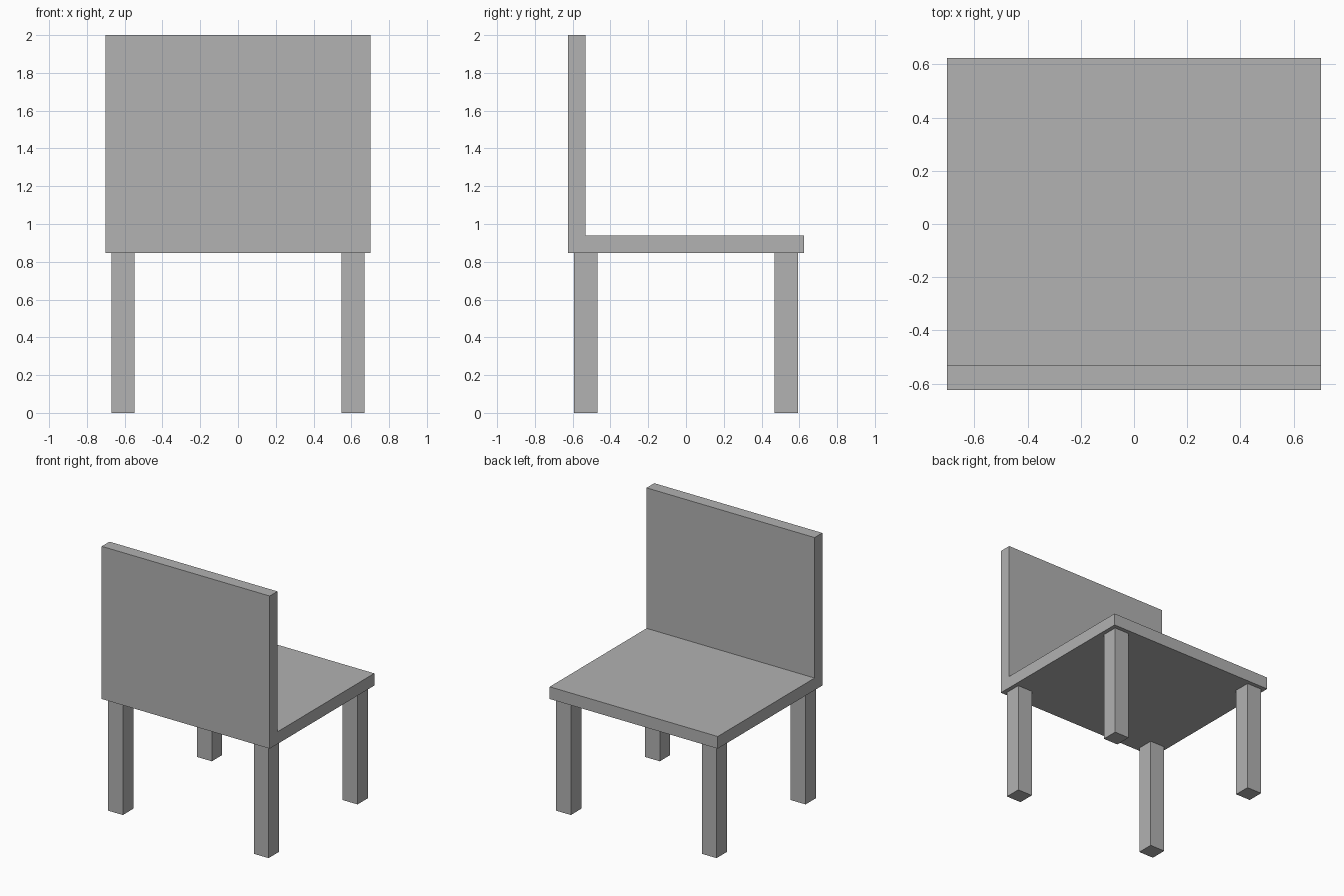
import bpy
import bmesh
from mathutils import Vector

cube = bpy.data.objects.get("Cube")
if cube:
    bpy.data.objects.remove(cube, do_unlink=True)

grey = bpy.data.materials.new("plain grey")
grey.use_nodes = True
colour = (0.445, 0.445, 0.445, 1)
grey.diffuse_color = colour
grey.node_tree.nodes["Principled BSDF"].inputs["Base Color"].default_value = colour


def extruded(name, outline, offset):
    """Extrude a flat outline along an offset into a closed solid."""
    bm = bmesh.new()
    face = bm.faces.new([bm.verts.new(p) for p in outline])
    result = bmesh.ops.extrude_face_region(bm, geom=[face], use_keep_orig=True)
    moved = [v for v in result["geom"] if isinstance(v, bmesh.types.BMVert)]
    bmesh.ops.translate(bm, verts=moved, vec=Vector(offset))
    bmesh.ops.recalc_face_normals(bm, faces=bm.faces)
    mesh = bpy.data.meshes.new(name)
    bm.to_mesh(mesh)
    bm.free()
    mesh.materials.append(grey)
    obj = bpy.data.objects.new(name, mesh)
    bpy.context.collection.objects.link(obj)
    return obj


# Seat and backrest: one L-shaped side profile extruded across the width
half_width, half_depth = 0.702, 0.624
seat_bottom, thickness, top = 0.847, 0.092, 2.0
seat_top = seat_bottom + thickness
back_inner = -half_depth + thickness
profile = [
    (-half_depth, seat_bottom), (half_depth, seat_bottom),
    (half_depth, seat_top), (back_inner, seat_top),
    (back_inner, top), (-half_depth, top),
]
extruded("seat_and_backrest", [(-half_width, y, z) for y, z in profile],
         (2 * half_width, 0, 0))

# Four square legs, set in slightly from the seat edges
leg_x, leg_y, half_leg = 0.609, 0.531, 0.062
for side, sx in (("left", 1), ("right", -1)):
    for end, sy in (("front", -1), ("rear", 1)):
        cx, cy = sx * leg_x, sy * leg_y
        square = [(cx + dx * half_leg, cy + dy * half_leg, 0)
                  for dx, dy in ((-1, -1), (1, -1), (1, 1), (-1, 1))]
        extruded(f"{end}_{side}_leg", square, (0, 0, seat_bottom))
